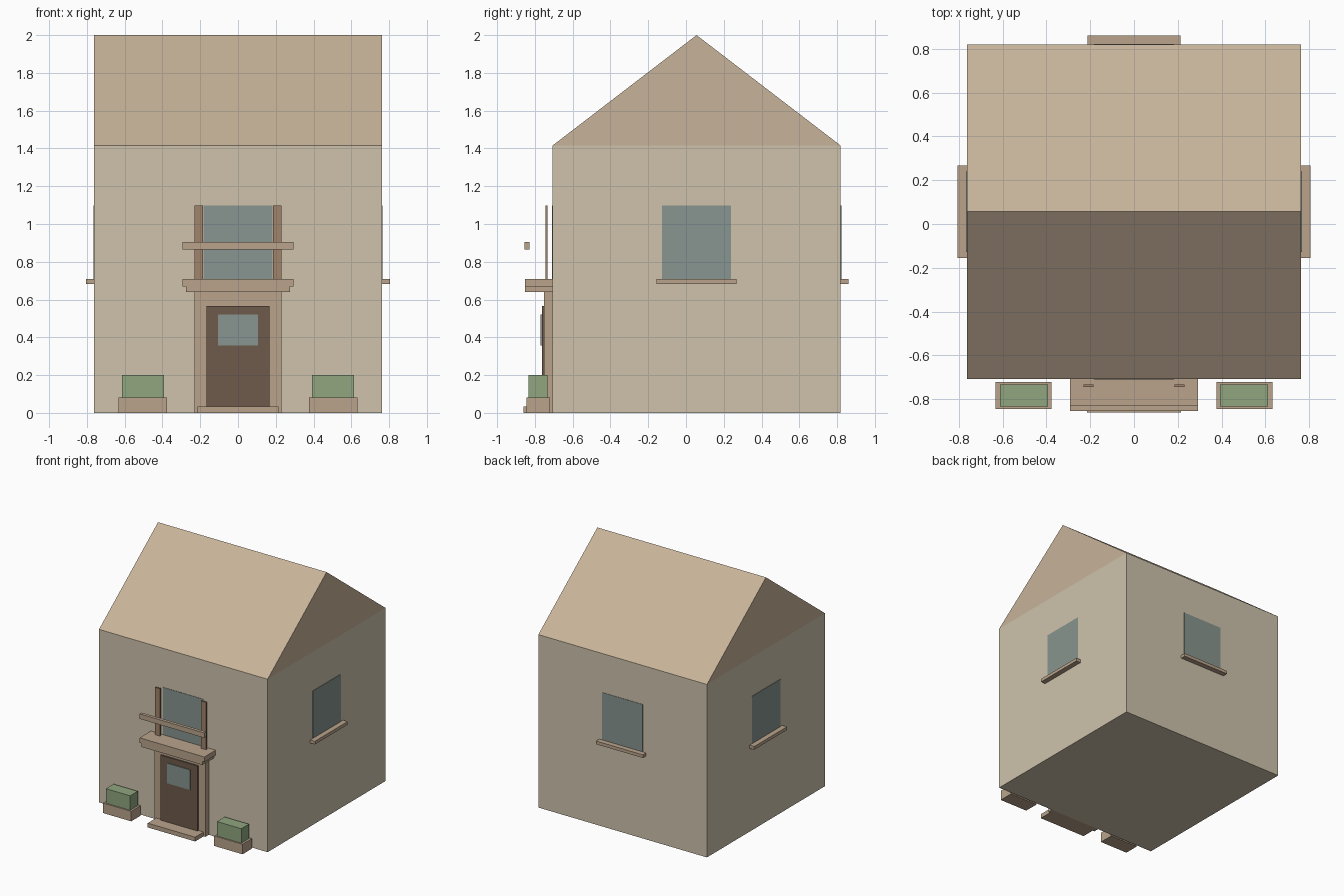
import bpy, bmesh

if "Cube" in bpy.data.objects:
    bpy.data.objects.remove(bpy.data.objects["Cube"])

CY, H = 0.056, 0.763          # house centre in y, half width
FRONT, BACK = CY - H, CY + H
EAVE = 1.415


def material(name, rgb):
    m = bpy.data.materials.new(name)
    m.diffuse_color = (*[(c / 255) ** 2.2 for c in rgb], 1)
    m.use_nodes = True
    m.node_tree.nodes["Principled BSDF"].inputs["Base Color"].default_value = m.diffuse_color
    return m


WALL = material("wall_beige", (205, 193, 170))
ROOF = material("roof_tan", (198, 178, 152))
TRIM = material("trim_tan", (184, 162, 138))
WOOD = material("shutter_wood", (160, 130, 106))
DOOR = material("door_brown", (110, 90, 76))
GLASS = material("glass", (135, 147, 142))
PLANT = material("hedge_green", (142, 164, 126))


def add(name, bm, mat):
    bmesh.ops.recalc_face_normals(bm, faces=bm.faces)
    me = bpy.data.meshes.new(name)
    bm.to_mesh(me)
    bm.free()
    me.materials.append(mat)
    ob = bpy.data.objects.new(name, me)
    bpy.context.collection.objects.link(ob)
    return ob


def box(name, mat, x, y, z, mirror=False):
    """Box from (min, max) ranges, optionally mirrored across x = 0."""
    bm = bmesh.new()
    bmesh.ops.create_cube(bm, size=1)
    for v in bm.verts:
        v.co = [r[0] + (c + 0.5) * (r[1] - r[0]) for r, c in zip((x, y, z), v.co)]
    ob = add(name, bm, mat)
    if mirror:
        ob.modifiers.new("mirror", 'MIRROR')
    return ob


# House body
box("walls", WALL, (-H, H), (FRONT, BACK), (0, EAVE))

# Gable roof: triangle profile extruded along x
bm = bmesh.new()
tri = bm.faces.new([bm.verts.new((-H, y, z)) for y, z in
                    ((FRONT, EAVE), (BACK, EAVE), (CY, 2.0))])
ext = bmesh.ops.extrude_face_region(bm, geom=[tri], use_keep_orig=True)
bmesh.ops.translate(bm, vec=(2 * H, 0, 0),
                    verts=[g for g in ext["geom"] if isinstance(g, bmesh.types.BMVert)])
add("roof", bm, ROOF)

# Windows and sills
WZ, SZ = (0.71, 1.097), (0.682, 0.708)
W, S, T, D = 0.183, 0.212, 0.003, 0.042
box("front_window", GLASS, (-W, W), (FRONT - T, FRONT + T), WZ)
box("back_window", GLASS, (-W, W), (BACK - T, BACK + T), WZ)
box("back_sill", TRIM, (-S, S), (BACK, BACK + D), SZ)
box("side_windows", GLASS, (H - T, H + T), (CY - W, CY + W), WZ, True)
box("side_sills", TRIM, (H, H + D), (CY - S, CY + S), SZ, True)

# Front shutters
box("shutters", WOOD, (0.186, 0.231), (-0.744, -0.732), WZ, True)

# Balcony
box("balcony_slab", TRIM, (-0.293, 0.293), (-0.853, FRONT), (0.668, 0.709))
box("balcony_base", TRIM, (-0.276, 0.276), (-0.853, FRONT), (0.639, 0.668))
box("balcony_rail", TRIM, (-0.293, 0.293), (-0.854, -0.828), (0.865, 0.906))

# Entrance
box("door_surround", TRIM, (-0.231, 0.231), (-0.751, FRONT), (0, 0.639))
box("door", DOOR, (-0.167, 0.167), (-0.763, -0.751), (0.034, 0.567))
box("door_glass", GLASS, (-0.106, 0.106), (-0.769, -0.763), (0.356, 0.52))
box("door_step", TRIM, (-0.215, 0.215), (-0.861, FRONT), (0, 0.035))

# Planters
box("planters", TRIM, (0.376, 0.632), (-0.844, -0.721), (0, 0.082), True)
box("hedges", PLANT, (0.393, 0.613), (-0.833, -0.734), (0.082, 0.2), True)
